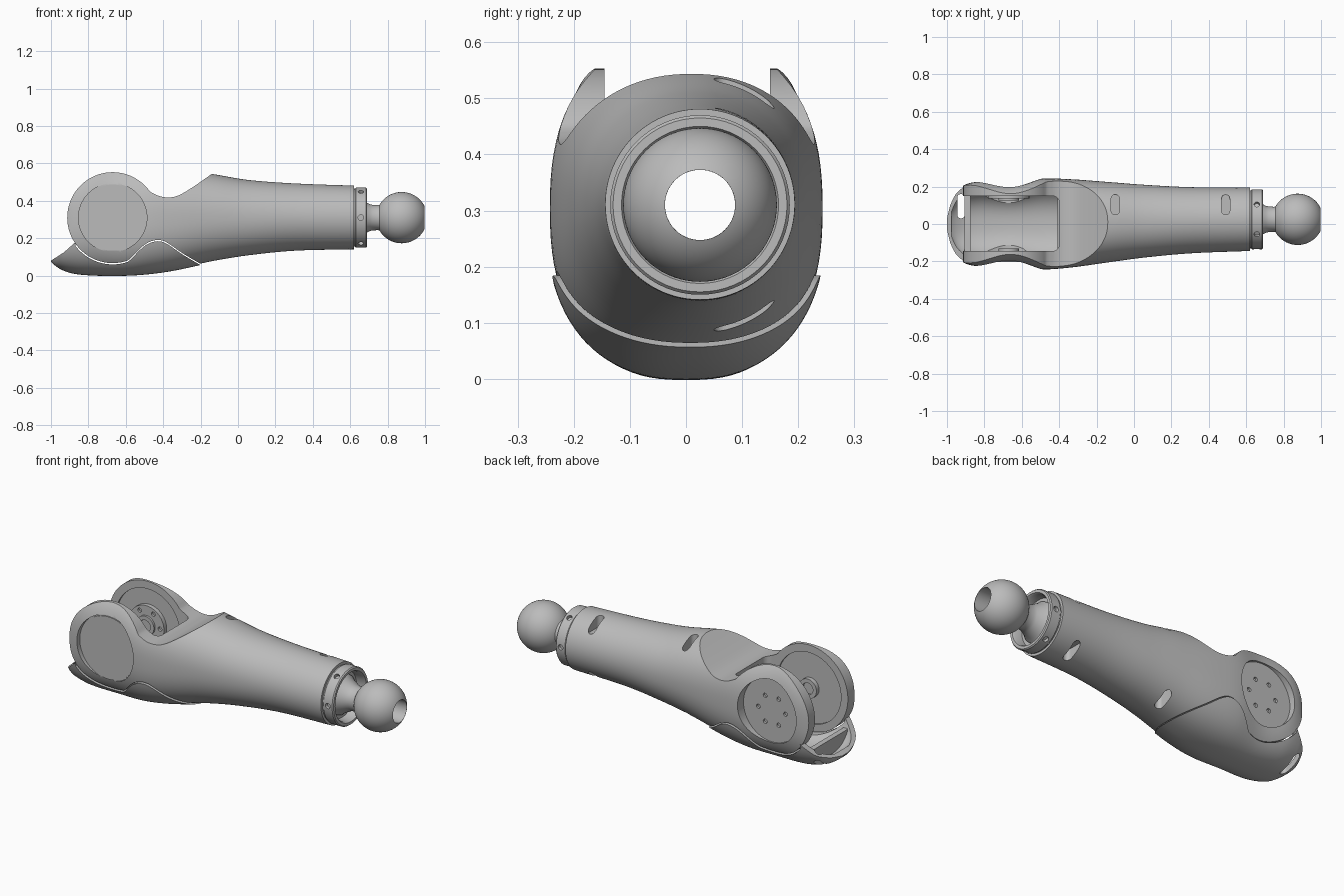
import bpy, bmesh
from math import sin, cos, pi, radians
from mathutils import Matrix, Vector

if "Cube" in bpy.data.objects:
    bpy.data.objects.remove(bpy.data.objects["Cube"])

grey = bpy.data.materials.new("light grey")
grey.use_nodes = True
grey.diffuse_color = (0.5, 0.5, 0.5, 1)
grey.node_tree.nodes["Principled BSDF"].inputs["Base Color"].default_value = (0.5, 0.5, 0.5, 1)

AXIS_Y, AXIS_Z = 0.025, 0.31      # centre line of the tube and ball
PIVOT = (-0.67, 0.31)             # x, z of the fork pivot


def make(name, bm):
    bmesh.ops.recalc_face_normals(bm, faces=bm.faces)
    mesh = bpy.data.meshes.new(name)
    bm.to_mesh(mesh)
    bm.free()
    obj = bpy.data.objects.new(name, mesh)
    bpy.context.scene.collection.objects.link(obj)
    return obj


def skin(name, rings, closed=False):
    """Skin a list of closed rings; cap the ends, or join last to first."""
    bm = bmesh.new()
    loops = [[bm.verts.new(p) for p in ring] for ring in rings]
    n = len(loops[0])
    pairs = list(zip(loops, loops[1:])) + ([(loops[-1], loops[0])] if closed else [])
    for a, b in pairs:
        for i in range(n):
            j = (i + 1) % n
            bm.faces.new((a[i], a[j], b[j], b[i]))
    if not closed:
        bm.faces.new(loops[0])
        bm.faces.new(loops[-1])
    return make(name, bm)


def prism(name, points, axis, lo, hi):
    """Extrude an outline along y (points are x, z) or z (points are x, y)."""
    place = (lambda p, t: (p[0], t, p[1])) if axis == "y" else (lambda p, t: (p[0], p[1], t))
    return skin(name, [[place(p, t) for p in points] for t in (lo, hi)])


def arc(c, r, a, b, n):
    return [(c[0] + r * cos(radians(a + (b - a) * i / n)),
             c[1] + r * sin(radians(a + (b - a) * i / n))) for i in range(n + 1)]


def disc(name, r, lo, hi, c=PIVOT, n=64):
    return prism(name, arc(c, r, 0, 360, n)[:-1], "y", lo, hi)


def round_rect(x0, x1, y0, y1, r):
    pts = []
    for cx, cy, a in ((x1 - r, y1 - r, 0), (x0 + r, y1 - r, 90), (x0 + r, y0 + r, 180), (x1 - r, y0 + r, 270)):
        pts += arc((cx, cy), r, a, a + 89, 8)
    return pts


def lathe(name, profile, n=64):
    return skin(name, [[(x, AXIS_Y + r * cos(2 * pi * i / n), AXIS_Z + r * sin(2 * pi * i / n))
                        for i in range(n)] for x, r in profile], closed=True)


def boolean(obj, tool, op="DIFFERENCE", keep=False):
    mod = obj.modifiers.new("cut", "BOOLEAN")
    mod.object, mod.operation, mod.solver = tool, op, "EXACT"
    bpy.context.view_layer.update()
    mesh = bpy.data.meshes.new_from_object(obj.evaluated_get(bpy.context.evaluated_depsgraph_get()))
    obj.modifiers.clear()
    obj.data = mesh
    if not keep:
        bpy.data.objects.remove(tool)


def spline(rows, x):
    """Smooth interpolation of rows keyed by their first value."""
    k = max(i for i in range(len(rows) - 1) if rows[i][0] <= x + 1e-6)

    def slope(i, c):
        a, b = rows[max(i - 1, 0)], rows[min(i + 1, len(rows) - 1)]
        return (b[c] - a[c]) / (b[0] - a[0])
    p, q = rows[k], rows[k + 1]
    h = q[0] - p[0]
    t = (x - p[0]) / h
    return [(2 * t**3 - 3 * t**2 + 1) * p[c] + (t**3 - 2 * t**2 + t) * h * slope(k, c)
            + (3 * t**2 - 2 * t**3) * q[c] + (t**3 - t**2) * h * slope(k + 1, c) for c in range(1, len(p))]


def curve(rows, n):
    x0, x1 = rows[0][0], rows[-1][0]
    xs = [x0 + (x1 - x0) * i / n for i in range(n + 1)]
    return [(x, spline(rows, x)[0]) for x in xs]


# x, centre y, half width, top, bottom, squareness
SECTIONS = [(-1.0, 0, .05, .32, .08, 3.2), (-.985, 0, .115, .37, .064, 3), (-.95, 0, .18, .46, .04, 2.8),
            (-.9, 0, .215, .58, .02, 2.6), (-.82, 0, .23, .62, .008, 2.6), (-.66, 0, .222, .62, .003, 2.6),
            (-.5, 0, .245, .6, .01, 2.5), (-.35, .003, .24, .575, .03, 2.4), (-.13, .01, .217, .545, .076, 2.2),
            (.05, .015, .198, .515, .105, 2.1), (.3, .02, .18, .496, .13, 2), (.62, .025, .172, .484, .138, 2)]


def hull(name, x0, x1, grow=0.0, steps=56, n=96):
    rings = []
    for s in range(steps + 1):
        x = x0 + (x1 - x0) * s / steps
        yc, w, top, bot, e = spline(SECTIONS, x)
        zc, h, w = (top + bot) / 2, (top - bot) / 2 + grow, w + grow
        ring = []
        for i in range(n):
            c, d = cos(2 * pi * i / n), sin(2 * pi * i / n)
            ring.append((x, yc + w * abs(c) ** (2 / e) * (1 if c > 0 else -1),
                         zc + h * abs(d) ** (2 / e) * (1 if d > 0 else -1)))
        rings.append(ring)
    return skin(name, rings)


# Side outlines: saddle behind the fork and the seam above the lower cover
SADDLE = [(-.465, .445), (-.42, .425), (-.37, .418), (-.32, .428), (-.25, .468), (-.135, .547)]
SEAM = [(-.575, .092), (-.5, .165), (-.44, .19), (-.39, .182), (-.3, .122), (-.2, .063), (-.12, .02)]
saddle, seam = curve(SADDLE, 24), curve(SEAM, 28)

# Main body with fork ears
body = hull("limb_body", -.99, .62, -.003)
outline = ([(.7, -.1), (.7, .8), (-.135, .8)] + saddle[::-1] + arc(PIVOT, .243, 36, 289, 70)
           + seam + [(-.12, -.1)])
boolean(body, prism("outline", outline, "y", -.5, .5), "INTERSECT")
boolean(body, prism("fork_gap", round_rect(-1.2, -.4, -.145, .15, .035), "z", -.2, .9))

# Round recesses on both faces of both ears
for r, lo, hi in ((.183, -.4, -.198), (.178, .188, .4), (.2, -.156, -.1), (.2, .1, .161)):
    boolean(body, disc("recess", r, lo, hi))

# Bolt holes in the back ear
bolts = arc(PIVOT, .085, 0, 360, 6)[:-1]
for c in bolts:
    boolean(body, disc("bolt_hole", .012, .176, .3, c, 16))

# Screw slots above and below the tube
for x, floor in ((-.1, .45), (.49, .415)):
    slot = round_rect(x - .022, x + .022, .05, .157, .021)
    boolean(body, prism("slot", slot, "z", floor, .8))
    boolean(body, prism("slot", slot, "z", -.2, 2 * AXIS_Z - floor))

# Bore along the tube
bore = lathe("bore", [(-.6, .0001), (-.6, .0625), (.8, .0625), (.8, .0001)])
boolean(body, bore)

# Lower cover with pointed lip, hollow under the fork
cover = hull("lower_cover", -1.0, -.1, .005)
outline = ([(-1.05, -.1), (-1.05, .05), (-1.0, .08), (-.93, .125), (-.868, .18)]
           + arc(PIVOT, .25, 217, 289, 30) + [(x, z - .007) for x, z in seam] + [(-.12, -.1)])
boolean(cover, prism("outline", outline, "y", -.5, .5), "INTERSECT")
boolean(cover, hull("hollow", -.975, -.41, -.028))
boolean(cover, prism("slot", round_rect(-.945, -.905, .03, .16, .019), "z", -.2, .5))

# Cross bar inside the cover
bar = prism("cross_bar", round_rect(-.905, -.875, -.16, .17, .008), "z", .03, .135)
boolean(bar, hull("trim", -.99, -.7, -.01), "INTERSECT")

# Pivot parts
cap = disc("pivot_cap", .177, -.203, -.17)
plate = disc("bolt_plate", .11, .137, .17)
for c in bolts:
    boolean(plate, disc("bolt_hole", .012, .1, .15, c, 16))
hubs = []
for name, lo, hi in (("front_hub", -.17, -.132), ("back_hub", .125, .165)):
    hub = disc(name, .055, lo, hi)
    boolean(hub, disc("hub_hole", .033, *((-.145, 0) if lo < 0 else (0, .14))))
    hubs.append(hub)

# End collar with six radial holes
collar = lathe("end_collar", [(.58, .0625), (.58, .155), (.625, .155), (.63, .16), (.684, .16), (.69, .155),
                              (.69, .14), (.68, .134), (.635, .13), (.635, .0625)])
for k in range(6):
    d = Vector((0, cos(k * pi / 3), sin(k * pi / 3)))
    bm = bmesh.new()
    bmesh.ops.create_cone(bm, cap_ends=True, segments=20, radius1=.015, radius2=.015, depth=.04,
                          matrix=Matrix.Translation(Vector((.657, AXIS_Y, AXIS_Z)) + d * .162)
                          @ d.to_track_quat("Z", "Y").to_matrix().to_4x4())
    boolean(collar, make("collar_hole", bm))

# Ball joint with stem and through bore
R = .137
sphere = [(.875 + R * cos(radians(a)), R * sin(radians(a))) for a in
          [150 - i * (150 - 27.2) / 40 for i in range(41)]]
stem = [(.625, .0625), (.625, .11), (.645, .108), (.665, .092), (.69, .08), (.705, .072), (.72, .068), (.75, .067)]
ball = lathe("ball_joint", stem + sphere, 72)

# Shading and colour
for obj in [body, cover, bar, cap, plate, collar, ball] + hubs:
    obj.data.materials.clear()
    obj.data.materials.append(grey)
    for f in obj.data.polygons:
        f.material_index = 0
    bpy.ops.object.select_all(action="DESELECT")
    obj.select_set(True)
    bpy.context.view_layer.objects.active = obj
    bpy.ops.object.shade_smooth_by_angle(angle=radians(30))
